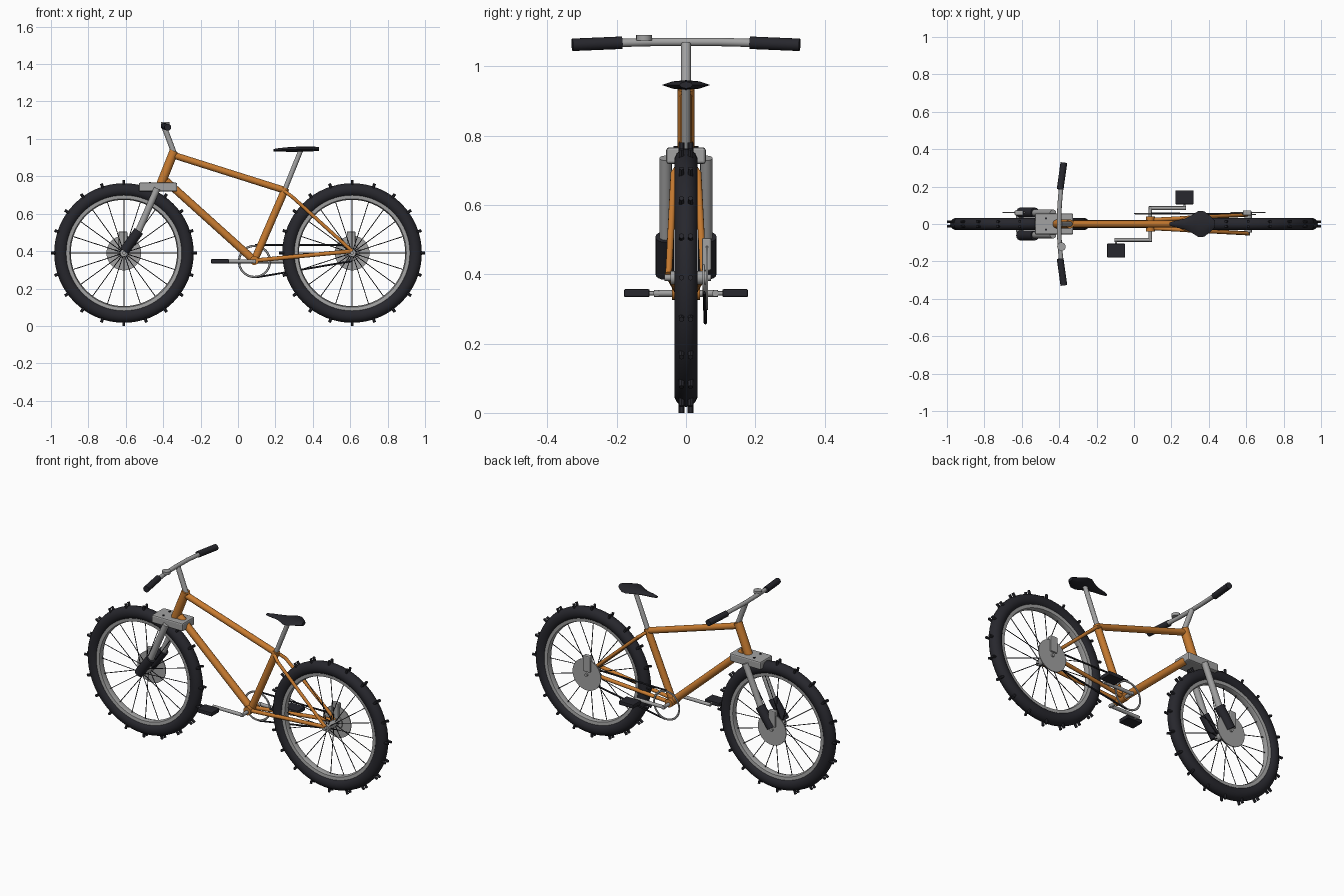
import bpy, bmesh, math
from mathutils import Vector, Matrix

if "Cube" in bpy.data.objects:
    bpy.data.objects.remove(bpy.data.objects["Cube"])


def material(name, rgb):
    m = bpy.data.materials.new(name)
    m.diffuse_color = (*rgb, 1)
    m.use_nodes = True
    m.node_tree.nodes["Principled BSDF"].inputs["Base Color"].default_value = m.diffuse_color
    return m


ORANGE = material("orange paint", (0.58, 0.2, 0.03))
GREY = material("grey metal", (0.36, 0.36, 0.36))
BLACK = material("black rubber", (0.02, 0.02, 0.026))


def finish(name, bm, mat, smooth=True):
    bmesh.ops.recalc_face_normals(bm, faces=bm.faces)
    me = bpy.data.meshes.new(name)
    bm.to_mesh(me)
    bm.free()
    ob = bpy.data.objects.new(name, me)
    bpy.context.collection.objects.link(ob)
    me.materials.append(mat)
    if smooth:
        bpy.ops.object.select_all(action='DESELECT')
        ob.select_set(True)
        bpy.context.view_layer.objects.active = ob
        bpy.ops.object.shade_smooth_by_angle(angle=math.radians(40))
    return ob


def add_tube(bm, a, b, r, r2=None, seg=16):
    a, b = Vector(a), Vector(b)
    d = b - a
    mat = Matrix.Translation((a + b) / 2) @ d.to_track_quat('Z', 'Y').to_matrix().to_4x4()
    bmesh.ops.create_cone(bm, cap_ends=True, segments=seg, radius1=r,
                          radius2=r if r2 is None else r2, depth=d.length, matrix=mat)


def tubes(name, segments, r, mat, seg=16):
    bm = bmesh.new()
    for a, b in segments:
        add_tube(bm, a, b, r, seg=seg)
    return finish(name, bm, mat)


def box(name, lo, hi, mat, bevel=0.0):
    bm = bmesh.new()
    lo, hi = Vector(lo), Vector(hi)
    bmesh.ops.create_cube(bm, size=1, matrix=Matrix.Translation((lo + hi) / 2) @ Matrix.Diagonal((*(hi - lo), 1)))
    if bevel:
        bmesh.ops.bevel(bm, geom=bm.edges[:], offset=bevel, segments=2, affect='EDGES', profile=0.5)
    return finish(name, bm, mat, smooth=False)


def ring(name, centre, profile, mat, seg=64):
    """Sweep a closed (radius, y) profile around the y axis."""
    bm = bmesh.new()
    c = Vector(centre)
    rows = []
    for i in range(seg):
        t = math.tau * i / seg
        rows.append([bm.verts.new(c + Vector((r * math.cos(t), y, r * math.sin(t)))) for r, y in profile])
    n = len(profile)
    for i in range(seg):
        p, q = rows[i], rows[(i + 1) % seg]
        for j in range(n):
            k = (j + 1) % n
            bm.faces.new((p[j], p[k], q[k], q[j]))
    return finish(name, bm, mat)


def circle_profile(major, ry, n, rr=None):
    rr = rr or ry
    return [(major + rr * math.cos(math.tau * i / n), ry * math.sin(math.tau * i / n)) for i in range(n)]


def both(a, b):
    """The segment and its mirror across y = 0."""
    return [((a[0], s * a[1], a[2]), (b[0], s * b[1], b[2])) for s in (-1, 1)]


# Wheels
WZ = 0.39
for label, wx in (("front", -0.61), ("rear", 0.61)):
    c = Vector((wx, 0, WZ))
    ring(label + "_tyre", c, circle_profile(0.337, 0.034, 14, 0.036), BLACK)
    ring(label + "_rim", c, [(0.31, -0.02), (0.31, 0.02), (0.29, 0.018), (0.284, 0), (0.29, -0.018)], GREY)
    bm = bmesh.new()
    spokes = []
    for i in range(20):
        t = math.tau * i / 20
        d = Vector((math.cos(t), 0, math.sin(t)))
        # paired tread pegs
        for y in (-0.013, 0.013):
            off = Vector((0, y, 0))
            add_tube(bm, c + off + d * 0.36, c + off + d * 0.39, 0.008, seg=6)
        side = Vector((0, 0.03 if i % 2 else -0.03, 0))
        spokes.append((c + side + d * 0.015, c + d * 0.29))
    finish(label + "_tread_pegs", bm, BLACK, smooth=False)
    tubes(label + "_spokes", spokes, 0.0022, BLACK, seg=6)
    tubes(label + "_hub", [(c + Vector((0, -0.045, 0)), c + Vector((0, 0.06, 0)))], 0.02, GREY)
    tubes(label + "_axle", [(c + Vector((0, -0.062, 0)), c + Vector((0, 0.072, 0)))], 0.009, GREY)
    # brake disc and caliper
    tubes(label + "_brake_disc", [(c + Vector((0, 0.058, 0)), c + Vector((0, 0.063, 0)))], 0.093, GREY, seg=40)
    box(label + "_brake_caliper", (wx - 0.028, 0.046, 0.41), (wx + 0.018, 0.073, 0.505), GREY, 0.005)

# Frame
BB = (0.087, 0, 0.35)
SEAT = (0.25, 0, 0.725)
tubes("head_tube", [((-0.342, 0, 0.935), (-0.412, 0, 0.76))], 0.024, ORANGE)
tubes("top_tube", [((-0.345, 0, 0.913), SEAT)], 0.018, ORANGE)
tubes("down_tube", [((-0.385, 0, 0.775), BB)], 0.021, ORANGE)
tubes("seat_tube", [((0.255, 0, 0.737), BB)], 0.02, ORANGE)
tubes("bottom_bracket", [((BB[0], -0.04, BB[2]), (BB[0], 0.04, BB[2]))], 0.024, ORANGE)
tubes("seat_stays", both((0.25, 0.015, 0.72), (0.29, 0.036, 0.69))
      + both((0.288, 0.035, 0.692), (0.61, 0.05, 0.40)), 0.0095, ORANGE, seg=12)
tubes("chain_stays", both((0.09, 0.022, 0.35), (0.61, 0.05, 0.40)), 0.011, ORANGE, seg=12)

# Suspension fork
box("fork_crown", (-0.53, -0.057, 0.718), (-0.325, 0.057, 0.766), GREY, 0.008)
tubes("crown_bolts", both((-0.47, 0.03, 0.76), (-0.47, 0.03, 0.77)), 0.006, BLACK, seg=8)
tubes("fork_upper_legs", both((-0.432, 0.059, 0.735), (-0.535, 0.059, 0.50)), 0.018, GREY)
tubes("fork_lower_legs", both((-0.53, 0.061, 0.508), (-0.608, 0.061, 0.40)), 0.027, BLACK)

# Stem, handlebar, grips and bell
tubes("stem", [((-0.342, 0, 0.925), (-0.395, 0, 1.065))], 0.0145, GREY)
tubes("handlebar", both((-0.4, 0, 1.07), (-0.398, 0.1, 1.07))
      + both((-0.398, 0.098, 1.07), (-0.385, 0.25, 1.066)), 0.012, GREY)
tubes("handlebar_grips", both((-0.395, 0.185, 1.068), (-0.375, 0.328, 1.062)), 0.018, BLACK)
tubes("bell", [((-0.388, -0.121, 1.074), (-0.388, -0.121, 1.091))], 0.023, GREY)

# Saddle: lens sections along x (x, half width, top z, bottom z)
tubes("seat_post", [((0.245, 0, 0.715), (0.335, 0, 0.937))], 0.013, GREY)
stations = [(0.19, 0.008, 0.946, 0.934), (0.22, 0.018, 0.951, 0.932), (0.27, 0.028, 0.956, 0.931),
            (0.31, 0.048, 0.958, 0.931), (0.345, 0.07, 0.960, 0.932), (0.375, 0.068, 0.960, 0.933),
            (0.405, 0.045, 0.959, 0.934), (0.432, 0.02, 0.956, 0.936)]
bm = bmesh.new()
rows = []
for x, w, top, low in stations:
    mid = (top + low) / 2
    rows.append([bm.verts.new((x, y * w, mid + k * (top - low) / 2)) for y, k in
                 ((-1, 0), (-0.55, 0.75), (0, 1), (0.55, 0.75), (1, 0), (0.55, -0.75), (0, -1), (-0.55, -0.75))])
for p, q in zip(rows, rows[1:]):
    for j in range(8):
        k = (j + 1) % 8
        bm.faces.new((p[j], p[k], q[k], q[j]))
bm.faces.new(rows[0])
bm.faces.new(rows[-1])
finish("saddle", bm, BLACK)

# Drivetrain
CZ = 0.345
ring("chainring", (0.088, 0.056, CZ), circle_profile(0.083, 0.004, 8, 0.006), GREY, seg=40)
tubes("rear_cog", [((0.61, 0.047, WZ), (0.61, 0.054, WZ))], 0.042, GREY, seg=24)
tubes("chain", [((0.09, 0.056, 0.433), (0.61, 0.053, 0.433)),
                ((0.10, 0.056, 0.26), (0.61, 0.053, 0.347))], 0.005, BLACK, seg=8)

# Cranks and pedals, opposite each other
tubes("crank_spindle", [((0.087, -0.093, CZ), (0.087, 0.093, CZ))], 0.01, GREY)
for label, s in (("left", -1), ("right", 1)):
    px = 0.087 + s * 0.183
    tubes(label + "_crank", [((0.087 - s * 0.008, s * 0.085, CZ), (px + s * 0.008, s * 0.085, CZ))], 0.01, GREY)
    tubes(label + "_pedal_axle", [((px, s * 0.08, CZ), (px, s * 0.12, CZ))], 0.006, GREY)
    ys = sorted((s * 0.105, s * 0.179))
    box(label + "_pedal", (px - 0.048, ys[0], 0.334), (px + 0.048, ys[1], 0.357), BLACK, 0.004)
